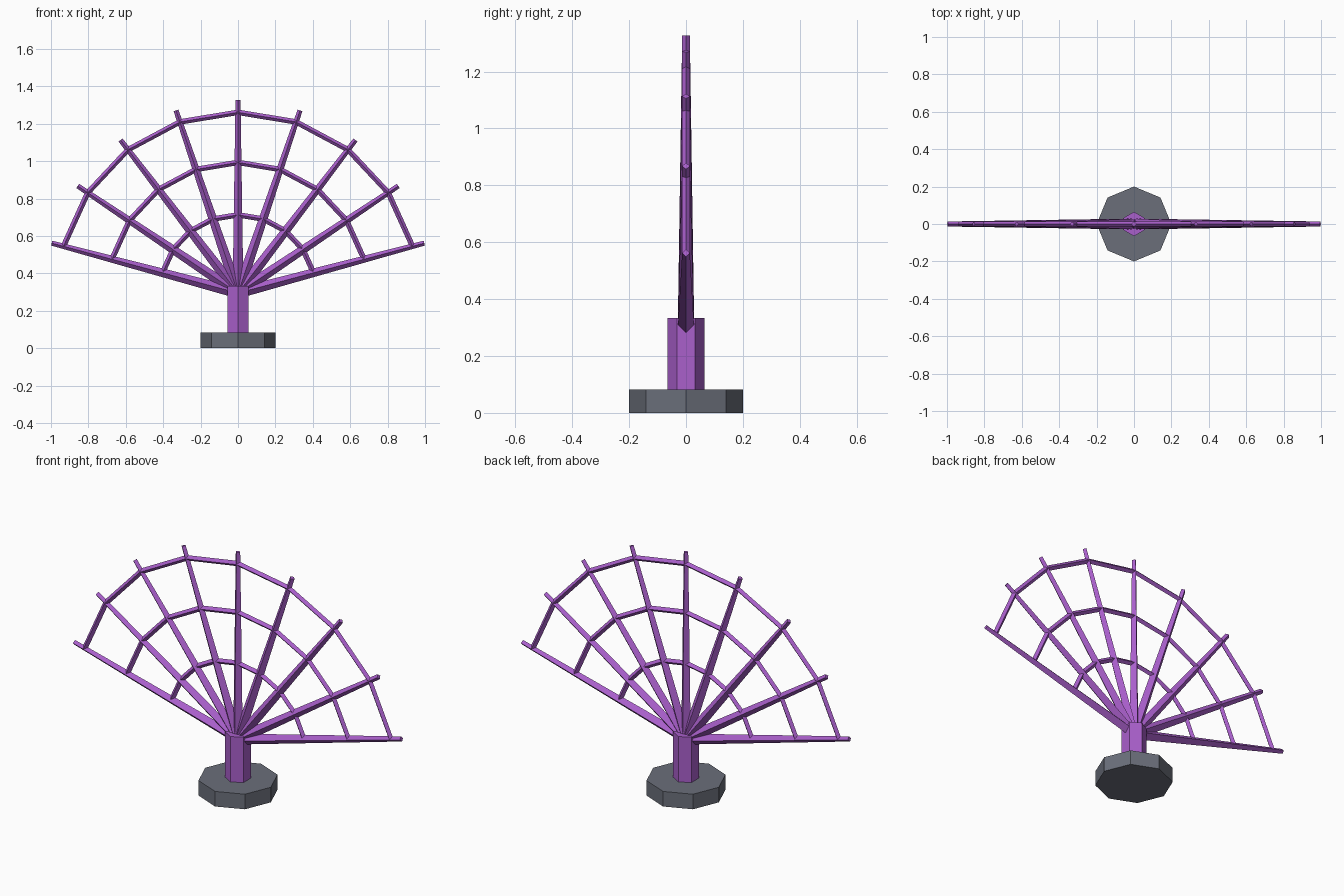
import bpy, bmesh, math
from mathutils import Vector, Matrix

if "Cube" in bpy.data.objects:
    bpy.data.objects.remove(bpy.data.objects["Cube"])


def material(name, rgb):
    m = bpy.data.materials.new(name)
    m.diffuse_color = (*rgb, 1.0)
    m.use_nodes = True
    m.node_tree.nodes["Principled BSDF"].inputs["Base Color"].default_value = m.diffuse_color
    return m


PURPLE = material("purple", (0.40, 0.115, 0.60))
GREY = material("slate_grey", (0.145, 0.158, 0.195))

HUB_Z = 0.295           # height where the ribs meet
RIB_LENGTH = 1.031
RIB_COUNT = 9
START, STEP = 15.0, 18.75


def bar(name, a, b, r1, r2, sides, mat):
    """Straight or tapered flat-sided bar from a to b, in the xz plane."""
    a, b = Vector(a), Vector(b)
    d = b - a
    tilt = math.atan2(d.x, d.z)
    bm = bmesh.new()
    bmesh.ops.create_cone(
        bm, cap_ends=True, segments=sides, radius1=r1, radius2=r2,
        depth=d.length,
        matrix=Matrix.Translation((a + b) / 2) @ Matrix.Rotation(tilt, 4, 'Y'))
    mesh = bpy.data.meshes.new(name)
    bm.to_mesh(mesh)
    bm.free()
    mesh.materials.append(mat)
    obj = bpy.data.objects.new(name, mesh)
    bpy.context.collection.objects.link(obj)
    return obj


def fan_point(radius, index):
    a = math.radians(START + STEP * index)
    return (radius * math.cos(a), 0, HUB_Z + radius * math.sin(a))


# Octagonal foot and hexagonal post
bar("base", (0, 0, 0), (0, 0, 0.083), 0.2, 0.2, 8, GREY)
bar("post", (0, 0, 0.002), (0, 0, 0.333), 0.065, 0.065, 6, PURPLE)

# Tapered ribs spreading from the post
for i in range(RIB_COUNT):
    bar(f"rib_{i + 1}", (0, 0, HUB_Z), fan_point(RIB_LENGTH, i),
        0.029, 0.0135, 4, PURPLE)

# Three rings of straight cross bars between neighbouring ribs
for ring, radius in enumerate((0.418, 0.698, 0.966)):
    for i in range(RIB_COUNT - 1):
        bar(f"cross_bar_{ring + 1}_{i + 1}", fan_point(radius, i),
            fan_point(radius, i + 1), 0.0145, 0.0145, 4, PURPLE)
